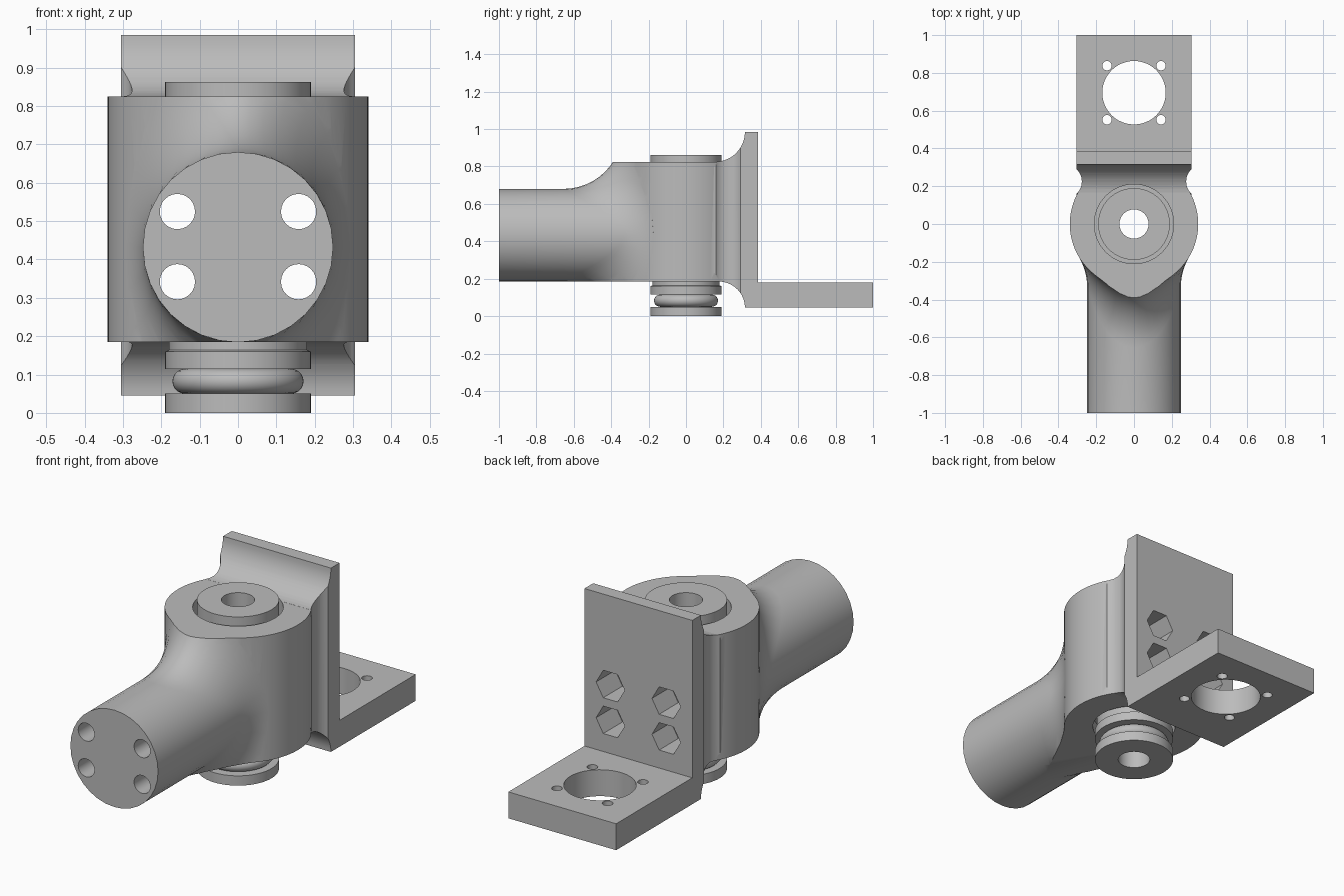
import bpy
import bmesh
from math import sin, cos, pi, sqrt, radians
from mathutils import Vector, Matrix

cube = bpy.data.objects.get("Cube")
if cube:
    bpy.data.objects.remove(cube, do_unlink=True)

gray = bpy.data.materials.new("plain gray")
gray.use_nodes = True
gray.diffuse_color = (0.5, 0.5, 0.5, 1)
gray.node_tree.nodes["Principled BSDF"].inputs["Base Color"].default_value = gray.diffuse_color


def finish(name, bm):
    bmesh.ops.recalc_face_normals(bm, faces=bm.faces)
    mesh = bpy.data.meshes.new(name)
    bm.to_mesh(mesh)
    bm.free()
    mesh.materials.append(gray)
    obj = bpy.data.objects.new(name, mesh)
    bpy.context.collection.objects.link(obj)
    return obj


def box(name, low, high):
    low, high = Vector(low), Vector(high)
    bm = bmesh.new()
    bmesh.ops.create_cube(bm, size=1)
    bmesh.ops.scale(bm, vec=high - low, verts=bm.verts)
    bmesh.ops.translate(bm, vec=(low + high) / 2, verts=bm.verts)
    return finish(name, bm)


def rod(name, radius, start, end, sides=32, spin=0):
    start, end = Vector(start), Vector(end)
    axis = end - start
    bm = bmesh.new()
    bmesh.ops.create_cone(bm, cap_ends=True, segments=sides, radius1=radius,
                          radius2=radius, depth=axis.length)
    turn = axis.to_track_quat("Z", "Y").to_matrix().to_4x4()
    bmesh.ops.transform(bm, verts=bm.verts, matrix=Matrix.Translation((start + end) / 2)
                        @ turn @ Matrix.Rotation(spin, 4, "Z"))
    return finish(name, bm)


def skin_rings(name, rings, tip=None):
    """Bridge rings of points; close into a loop, or cap the front and end in a tip."""
    bm = bmesh.new()
    loops = [[bm.verts.new(p) for p in ring] for ring in rings]
    pairs = list(zip(loops, loops[1:]))
    if tip is None:
        pairs.append((loops[-1], loops[0]))
    for a, b in pairs:
        for i in range(len(a)):
            j = (i + 1) % len(a)
            bm.faces.new((a[i], a[j], b[j], b[i]))
    if tip is not None:
        bm.faces.new(loops[0])
        end = bm.verts.new(tip)
        last = loops[-1]
        for i in range(len(last)):
            bm.faces.new((last[i], last[(i + 1) % len(last)], end))
    return finish(name, bm)


def lathe(name, profile, sides=64):
    angles = [2 * pi * i / sides for i in range(sides)]
    return skin_rings(name, [[(r * cos(a), r * sin(a), z) for a in angles]
                             for r, z in profile])


def combine(target, other, operation):
    mod = target.modifiers.new("combine", "BOOLEAN")
    mod.operation = operation
    mod.solver = "EXACT"
    mod.object = other
    bpy.context.view_layer.objects.active = target
    bpy.ops.object.modifier_apply(modifier=mod.name)
    bpy.data.objects.remove(other, do_unlink=True)


def smooth(obj):
    bpy.ops.object.select_all(action="DESELECT")
    obj.select_set(True)
    bpy.context.view_layer.objects.active = obj
    bpy.ops.object.shade_smooth_by_angle(angle=radians(30))


HUB_R, ARM_R, ARM_Z, FILLET = 0.34, 0.248, 0.432, 0.315
BOTTOM, TOP = 0.185, 0.825
HALF = 0.305

# Round arm that flares into the hub with a rolling fillet
SIDES, STEPS = 32, 12
rings = [[] for _ in range(STEPS + 2)]
for i in range(SIDES):
    t = 2 * pi * i / SIDES
    reach = ARM_R + FILLET
    x, z = reach * sin(t), ARM_Z + reach * cos(t)
    center = Vector((x, -sqrt((HUB_R + FILLET) ** 2 - x * x), z))
    to_arm = Vector((-sin(t), 0, -cos(t)))
    to_hub = Vector((-center.x, -center.y, 0)).normalized()
    bend = to_arm.angle(to_hub)
    rings[0].append((ARM_R * sin(t), -1, ARM_Z + ARM_R * cos(t)))
    for k in range(STEPS + 1):
        f = k / STEPS
        ray = (to_arm * sin((1 - f) * bend) + to_hub * sin(f * bend)) / sin(bend)
        rings[k + 1].append(center + ray * FILLET)
arm = skin_rings("arm", rings, tip=(0, 0.05, ARM_Z))

# Upright hub, trimmed flat above and below
body = rod("hinge_body", HUB_R, (0, 0, -0.4), (0, 0, 1.3), 96)
combine(body, arm, "UNION")
combine(body, box("trim", (-1, -1.5, BOTTOM), (1, 1, TOP)), "INTERSECT")

# Neck and back wall, curved in side profile
profile = [(0.1, 0.7)]
for k in range(13):
    a = radians(4 + 86 * k / 12)
    profile.append((0.155 + 0.16 * sin(a), 0.985 - 0.16 * cos(a)))
profile += [(0.385, 0.985), (0.385, 0.045)]
for k in range(13):
    a = radians(90 - 86 * k / 12)
    profile.append((0.175 + 0.14 * sin(a), 0.045 + 0.14 * cos(a)))
profile.append((0.1, 0.3))
bm = bmesh.new()
face = bm.faces.new([bm.verts.new((-HALF, y, z)) for y, z in profile])
side = bmesh.ops.extrude_face_region(bm, geom=[face])["geom"]
bmesh.ops.translate(bm, vec=(2 * HALF, 0, 0),
                    verts=[v for v in side if isinstance(v, bmesh.types.BMVert)])
neck = finish("neck", bm)
for s in (-1, 1):
    combine(neck, rod("waist_cut", 0.09, (s * 0.3663, 0.225, -0.1),
                      (s * 0.3663, 0.225, 1.1), 48), "DIFFERENCE")

# Foot plate with a large opening and four screw holes
foot = box("foot_plate", (-HALF, 0.35, 0.045), (HALF, 1, 0.18))
combine(foot, rod("opening", 0.168, (0, 0.695, -0.1), (0, 0.695, 0.3), 48), "DIFFERENCE")
for sx in (-1, 1):
    for sy in (-1, 1):
        x, y = sx * 0.143, 0.695 + sy * 0.143
        combine(foot, rod("screw_hole", 0.025, (x, y, -0.1), (x, y, 0.3), 20), "DIFFERENCE")

combine(neck, foot, "UNION")
combine(body, neck, "UNION")

# Bearing pockets and centre bore
for radius, low, high in ((0.21, 0.65, 0.9), (0.2, 0.1, 0.25), (0.1, 0.1, 0.9)):
    combine(body, rod("pocket", radius, (0, 0, low), (0, 0, high), 64), "DIFFERENCE")

# Bolt holes along the arm, ending in hexagonal nut pockets
for x in (-0.158, 0.158):
    for z in (0.342, 0.525):
        combine(body, rod("bolt_hole", 0.046, (x, -1.1, z), (x, 0.5, z), 24), "DIFFERENCE")
        combine(body, rod("nut_pocket", 0.081, (x, 0.23, z), (x, 0.5, z), 6, pi / 2),
                "DIFFERENCE")
smooth(body)

# Upper bush
smooth(lathe("upper_bush", [(0.077, 0.65), (0.19, 0.65), (0.19, 0.8625), (0.077, 0.8625)]))

# Lower bush with a groove
smooth(lathe("lower_bush", [(0.077, 0), (0.19, 0), (0.19, 0.05), (0.135, 0.05),
                            (0.135, 0.115), (0.19, 0.115), (0.19, 0.16),
                            (0.18, 0.164), (0.18, 0.25), (0.077, 0.25)]))

# Seal ring sitting in the groove
ring = [(0.138 + 0.033 * cos(2 * pi * k / 20), 0.0825 + 0.0325 * sin(2 * pi * k / 20))
        for k in range(20)]
smooth(lathe("seal_ring", ring))
